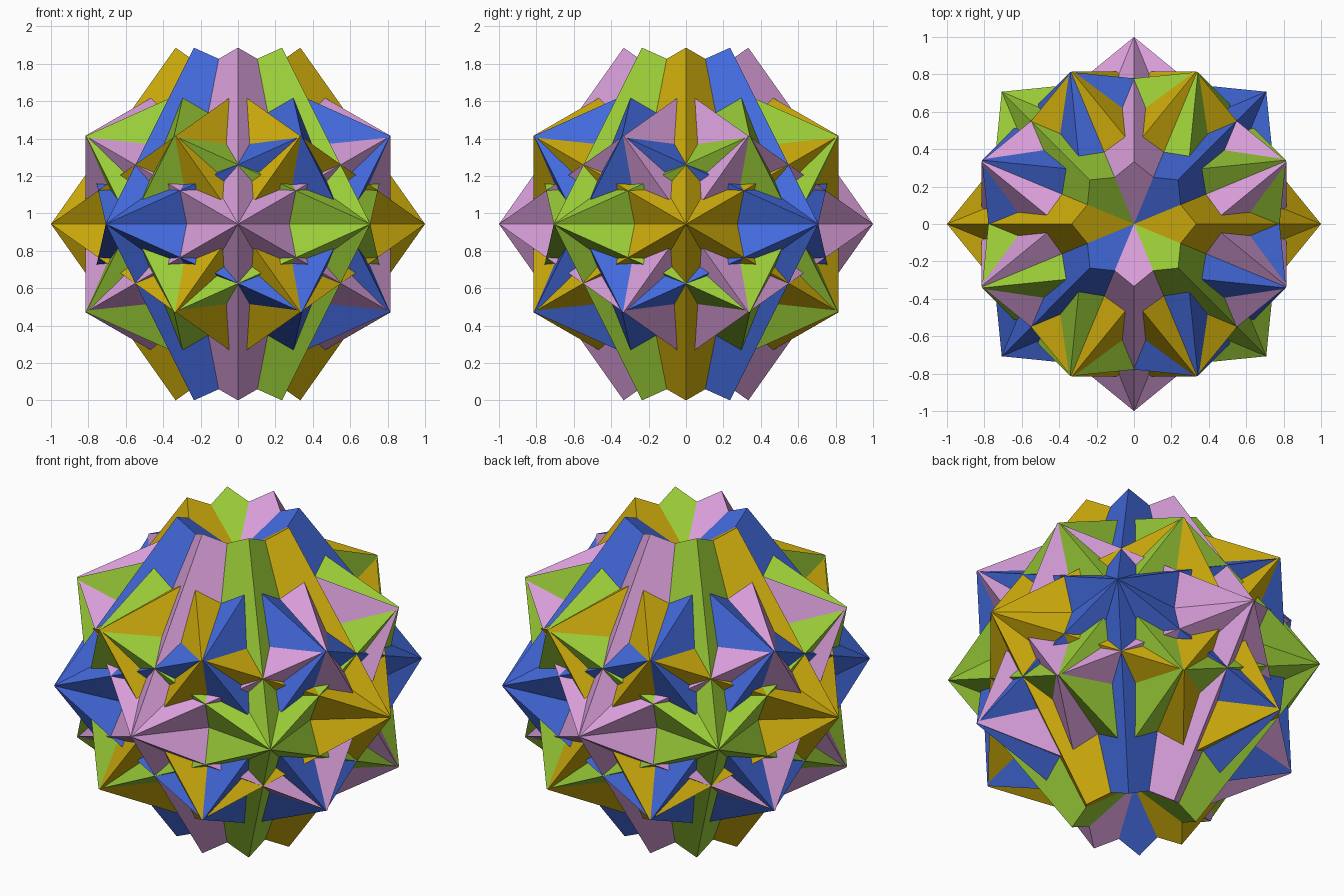
import bpy, bmesh, math
from mathutils import Matrix, Vector

if "Cube" in bpy.data.objects:
    bpy.data.objects.remove(bpy.data.objects["Cube"], do_unlink=True)


def srgb_to_linear(c):
    c /= 255
    return c / 12.92 if c <= 0.04045 else ((c + 0.055) / 1.055) ** 2.4


def make_material(name, rgb):
    col = tuple(srgb_to_linear(c) for c in rgb) + (1.0,)
    mat = bpy.data.materials.new(name)
    mat.use_nodes = True
    mat.diffuse_color = col
    mat.node_tree.nodes["Principled BSDF"].inputs["Base Color"].default_value = col
    return mat


# Orientation that lays a cube's long diagonal along x, with one corner straight up
axis_x = Vector((1, 1, 1)).normalized()
axis_z = Vector((1, 1, -2)).normalized()
lay_down = Matrix((axis_x, axis_z.cross(axis_x), axis_z)).to_4x4()
centre = Matrix.Translation((0, 0, 2 * math.sqrt(2) / 3))


def twin_cubes(name, angle, mat):
    """Two cubes sharing a horizontal diagonal, half a turn apart about it."""
    bm = bmesh.new()
    for roll in (0, math.pi):
        m = (centre @ Matrix.Rotation(angle, 4, 'Z')
             @ Matrix.Rotation(roll, 4, 'X') @ lay_down)
        bmesh.ops.create_cube(bm, size=2 / math.sqrt(3), matrix=m)
    bmesh.ops.recalc_face_normals(bm, faces=bm.faces)
    mesh = bpy.data.meshes.new(name)
    bm.to_mesh(mesh)
    bm.free()
    mesh.materials.append(mat)
    obj = bpy.data.objects.new(name, mesh)
    bpy.context.collection.objects.link(obj)


# Four pairs, each turned another eighth of a circle about the vertical
colours = [("gold", (209, 174, 12)), ("blue", (67, 106, 220)),
           ("pink", (216, 158, 217)), ("green", (154, 204, 56))]
for i, (name, rgb) in enumerate(colours):
    twin_cubes(name + "_cube_pair", i * math.pi / 4, make_material(name, rgb))
